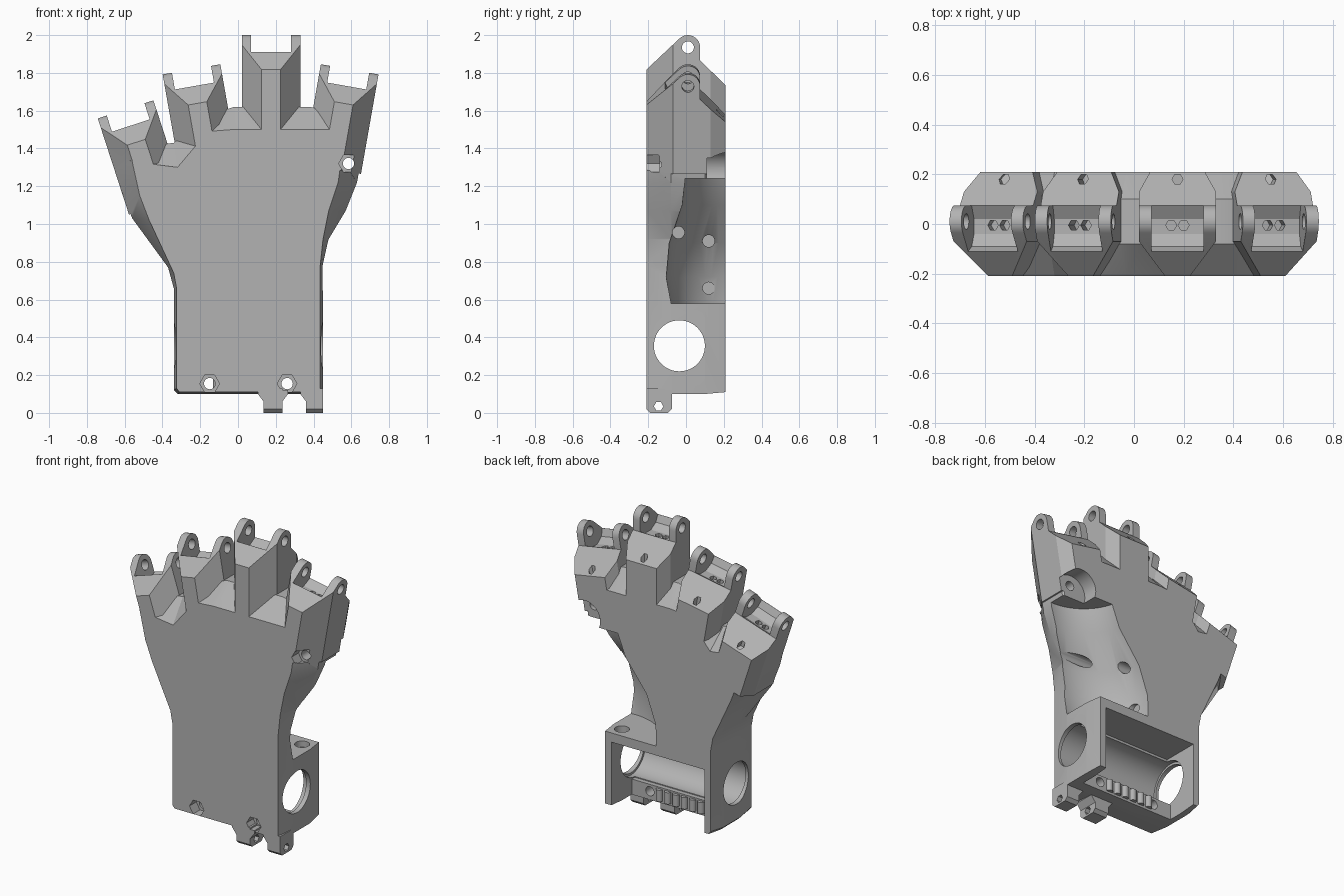
import bpy, bmesh
from math import sin, cos, pi, radians
from mathutils import Matrix

if "Cube" in bpy.data.objects:
    bpy.data.objects.remove(bpy.data.objects["Cube"])

grey = bpy.data.materials.new("plain grey")
grey.use_nodes = True
grey.diffuse_color = (0.45, 0.45, 0.45, 1)
grey.node_tree.nodes["Principled BSDF"].inputs["Base Color"].default_value = (0.45, 0.45, 0.45, 1)


def loft(name, rings):
    """Closed solid through rings of equal point count."""
    bm = bmesh.new()
    loops = [[bm.verts.new(p) for p in r] for r in rings]
    n = len(loops[0])
    for a, b in zip(loops, loops[1:]):
        for i in range(n):
            j = (i + 1) % n
            bm.faces.new((a[i], a[j], b[j], b[i]))
    bm.faces.new(loops[0])
    bm.faces.new(loops[-1])
    bmesh.ops.recalc_face_normals(bm, faces=bm.faces)
    me = bpy.data.meshes.new(name)
    bm.to_mesh(me)
    bm.free()
    me.materials.append(grey)
    ob = bpy.data.objects.new(name, me)
    bpy.context.collection.objects.link(ob)
    return ob


PLACE = {"x": lambda t, u, v: (t, u, v), "y": lambda t, u, v: (u, t, v), "z": lambda t, u, v: (u, v, t)}


def prism(name, axis, pts, lo, hi):
    return loft(name, [[PLACE[axis](t, u, v) for u, v in pts] for t in (lo, hi)])


def circle(u, v, r, n=32):
    return [(u + r * cos(2 * pi * i / n), v + r * sin(2 * pi * i / n)) for i in range(n)]


def rect(u0, u1, v0, v1):
    return [(u0, v0), (u1, v0), (u1, v1), (u0, v1)]


def combine(ob, other, op="DIFFERENCE"):
    mod = ob.modifiers.new("combine", "BOOLEAN")
    mod.operation, mod.solver, mod.object = op, "EXACT", other
    bpy.context.view_layer.update()
    bpy.context.view_layer.objects.active = ob
    bpy.ops.object.modifier_apply(modifier=mod.name)
    bpy.data.objects.remove(other)


def cut(ob, axis, pts, lo, hi):
    combine(ob, prism("cutter", axis, pts, lo, hi))


# Palm and forearm: outline at the sides, and a smaller one on front and back
side = [(-.32, .1), (.45, .1), (.45, .78), (.48, .92), (.57, 1.07), (.63, 1.22), (.69, 1.55),
        (.38, 1.62), (-.02, 1.62), (-.2, 1.56), (-.34, 1.43), (-.67, 1.38), (-.62, 1.18),
        (-.56, 1.03), (-.37, .77), (-.34, .66), (-.34, .12)]
face = [(-.31, .11), (.435, .11), (.435, .78), (.45, .92), (.48, 1.07), (.53, 1.22), (.57, 1.5),
        (.37, 1.5), (-.03, 1.5), (-.16, 1.49), (-.32, 1.3), (-.56, 1.33), (-.52, 1.15),
        (-.47, 1.02), (-.34, .74), (-.325, .66), (-.325, .13)]
palm = loft("palm", [[(x, y, z) for x, z in outline] for y, outline in
                     ((-.21, face), (-.08, side), (.1, side), (.21, face))])

# Knuckles: chamfered blocks with two rounded prongs each
block = [(-.05, -.21), (.05, -.21), (.155, -.07), (.155, .13), (.11, .21),
         (-.11, .21), (-.155, .13), (-.155, -.07)]
tip = [(.01 + .065 * cos(a), .065 * sin(a)) for a in [pi * .75 * i / 10 for i in range(11)]]
profile = tip + [(-.21, -.118), (-.21, -.6), (.21, -.6), (.21, -.2), (.075, -.07)]
slot = [(-.3, -.025), (-.11, -.025), (-.09, -.07), (-.04, -.1), (.02, -.1),
        (.08, -.065), (.3, -.065), (.3, .2), (-.3, .2)]


def knuckle(x, z, tilt):
    ob = prism("knuckle", "z", block, -.47, .1)
    combine(ob, prism("side_profile", "x", profile, -.3, .3), "INTERSECT")
    cut(ob, "x", slot, -.105, .105)
    cut(ob, "x", circle(.01, 0, .032, 20), -.3, .3)
    for u, v in ((-.025, -.005), (.025, -.005), (0, .18)):
        cut(ob, "z", circle(u, v, .022, 6), -.3, .05)
    ob.data.transform(Matrix.Translation((x, 0, z)) @ Matrix.Rotation(radians(tilt), 4, "Y"))
    return ob


for spot in ((-.575, 1.545, -18), (-.235, 1.755, -10), (.175, 1.935, 0), (.58, 1.755, 10)):
    combine(palm, knuckle(*spot), "UNION")

# Thumb hollow: leaning cone, with a rounded pocket above it
combine(palm, loft("thumb_hollow", [[(x, y, z) for x, y in circle(cx, .28, r, 64)] for cx, r, z in
                                    ((.42, .36, .58), (.45, .385, .72), (.5, .37, .9),
                                     (.58, .3, 1.1), (.62, .285, 1.24))]))
cut(palm, "y", circle(.58, 1.28, .11), .11, .4)
for y, z in ((-.04, .955), (.12, .91), (.12, .66)):
    cut(palm, "x", circle(y, z, .032, 20), .08, .8)
cut(palm, "z", circle(.37, .13, .045, 20), .54, .65)

# Wrist box: round side openings, wide rear window, open underside
cut(palm, "x", circle(-.035, .355, .135, 48), -1, 1)
cut(palm, "x", circle(-.035, .355, .15, 48), -.31, .42)
cut(palm, "y", rect(-.28, .39, .2, .52), -.03, .4)
cut(palm, "y", rect(-.28, .39, 0, .3), .0, .4)

# Bolt holes with hexagonal seats on the front
for x, z in ((-.15, .155), (.26, .155), (.585, 1.32)):
    cut(palm, "y", circle(x, z, .052, 6), -.3, -.14)
    cut(palm, "y", circle(x, z, .03, 20), -.3, .3)

# Hinge tabs under the front edge
for lo, hi in ((.135, .235), (.36, .45)):
    tab = prism("hinge_tab", "x", [(-.21, .13), (-.21, .02), (-.19, 0), (-.095, 0), (-.075, .02), (-.075, .13)], lo, hi)
    cut(tab, "x", circle(-.145, .035, .025, 6), -1, 1)
    flare = .03 if lo < .2 else 0
    cap = prism("tab_flare", "y", [(lo - .03, .12), (lo - .03, .1), (lo, .06), (hi, .06),
                                   (hi + flare, .1), (hi + flare, .12)], -.21, -.075)
    combine(tab, cap, "UNION")
    combine(palm, tab, "UNION")

# Row of guide ribs inside the wrist box
for i in range(6):
    x = .19 - .06 * i
    combine(palm, prism("guide_rib", "z", circle(x, 0, .022, 16), .115, .19), "UNION")

# Shading
bpy.ops.object.select_all(action="DESELECT")
palm.select_set(True)
bpy.context.view_layer.objects.active = palm
bpy.ops.object.shade_smooth_by_angle(angle=radians(25))
